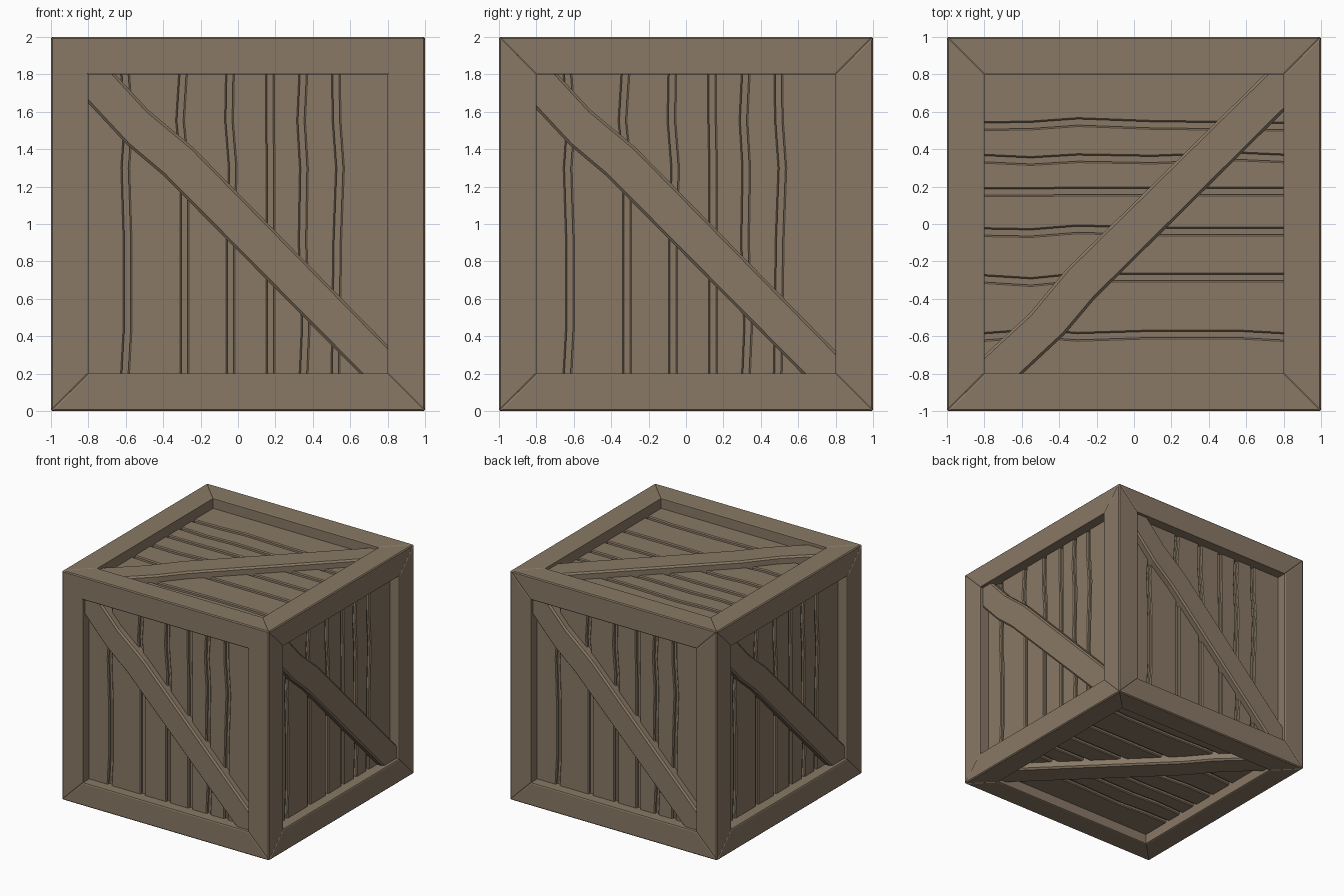
import bpy, bmesh
from mathutils import Vector

if "Cube" in bpy.data.objects:
    bpy.data.objects.remove(bpy.data.objects["Cube"])

wood = bpy.data.materials.new("brown wood")
wood.diffuse_color = (0.25, 0.19, 0.13, 1)
wood.use_nodes = True
wood.node_tree.nodes["Principled BSDF"].inputs["Base Color"].default_value = wood.diffuse_color

# face name: (u axis, v axis, outward normal, pattern shift along u, v)
FACES = {
    "front": ((1, 0, 0), (0, 0, 1), (0, -1, 0), 0, 0),
    "right": ((0, 1, 0), (0, 0, 1), (1, 0, 0), -.03, 0),
    "back": ((-1, 0, 0), (0, 0, 1), (0, 1, 0), 0, 0),
    "left": ((0, -1, 0), (0, 0, 1), (-1, 0, 0), -.03, 0),
    "top": ((0, 1, 0), (-1, 0, 0), (0, 0, 1), 0, -.05),
    "bottom": ((0, -1, 0), (-1, 0, 0), (0, 0, -1), 0, -.05),
}
INNER = .80      # half width of the frame opening
PANEL = .91      # plank surface distance from the centre
GAP = .016       # half width of the groove between planks
STATIONS = (-.82, -.55, -.1, .3, .55, .82)
GROOVES = [      # wavy plank joints, u at each station
    (-.605, -.59, -.59, -.603, -.585, -.605),
    (-.285, -.285, -.285, -.285, -.31, -.293),
    (-.04, -.04, -.04, -.028, -.048, -.043),
    (.175, .175, .175, .175, .17, .17),
    (.35, .362, .345, .352, .337, .35),
    (.52, .525, .53, .545, .527, .523),
]
BRACE = [(-.72, .87), (-.48, .61), (-.24, .41), (.87, -.72), (.87, -.87),
         (.72, -.87), (-.40, .26), (-.59, .42), (-.87, .72), (-.87, .87)]


def area(p):
    return sum(a[0] * b[1] - b[0] * a[1] for a, b in zip(p, p[1:] + p[:1])) / 2


def inset(p, d):
    """Offset a counter-clockwise outline inward by d."""
    out = []
    for i in range(len(p)):
        a, b, c = (Vector(p[j % len(p)]) for j in (i - 1, i, i + 1))
        e, f = (b - a).normalized(), (c - b).normalized()
        n, m = Vector((-e.y, e.x)), Vector((-f.y, f.x))
        out.append(tuple(b + (n + m) * d / (1 + n.dot(m))))
    return out


def add_loft(bm, face, layers):
    """Closed solid through stacked (outline, height) layers on a crate face."""
    u, v, n = (Vector(a) for a in FACES[face][:3])
    rings = [[bm.verts.new(u * x + v * y + n * h + Vector((0, 0, 1))) for x, y in p]
             for p, h in layers]
    bm.faces.new(rings[0][::-1])
    bm.faces.new(rings[-1])
    for r, s in zip(rings, rings[1:]):
        for i in range(len(r)):
            j = (i + 1) % len(r)
            bm.faces.new((r[i], r[j], s[j], s[i]))


def add_slab(bm, face, outline, low, high, width, drop):
    """Flat board with chamfered upper edges."""
    p = list(outline)
    if area(p) < 0:
        p.reverse()
    add_loft(bm, face, [(p, low), (p, high - drop), (inset(p, width), high)])


def finish(bm, name):
    bmesh.ops.recalc_face_normals(bm, faces=bm.faces)
    me = bpy.data.meshes.new(name)
    bm.to_mesh(me)
    bm.free()
    me.materials.append(wood)
    bpy.context.collection.objects.link(bpy.data.objects.new(name, me))


def trapezoid(h, turns):
    p = [(-h, -h), (h, -h), (INNER, -INNER), (-INNER, -INNER)]
    for _ in range(turns):
        p = [(-y, x) for x, y in p]
    return p


def arch(h):
    i = INNER
    return [(h, -h), (h, h), (-h, h), (-h, -h), (-i, -i), (-i, i), (i, i), (i, -i)]


# solid core that forms the groove floors
bm = bmesh.new()
bmesh.ops.create_cube(bm, size=1.77)
bmesh.ops.translate(bm, verts=bm.verts, vec=(0, 0, 1))
finish(bm, "inner_box")

B = .008
for face, (_, _, _, du, dv) in FACES.items():
    # mitred frame boards; the front has a one-piece arch over the lower board
    bm = bmesh.new()
    if face == "front":
        shapes = [lambda h: trapezoid(h, 0), arch]
    else:
        shapes = [lambda h, t=t: trapezoid(h, t) for t in range(4)]
    for shape in shapes:
        add_loft(bm, face, [(shape(.86), .86), (shape(1 - B / 2), 1 - B / 2),
                            (inset(shape(1), B), 1)])
    finish(bm, face + "_frame")

    # planks with wavy edges
    bm = bmesh.new()
    edge = [[(-.83 - du, 0)] * 6] + [[(g, 0) for g in row] for row in GROOVES] + [[(.83 - du, 0)] * 6]
    for k in range(7):
        lo = GAP if k else 0
        hi = GAP if k < 6 else 0
        right = [(edge[k + 1][i][0] + du - hi, s) for i, s in enumerate(STATIONS)]
        left = [(edge[k][i][0] + du + lo, s) for i, s in enumerate(STATIONS)]
        add_slab(bm, face, right + left[::-1], .87, PANEL, .008, .008)
    finish(bm, face + "_planks")

    # diagonal brace
    bm = bmesh.new()
    add_slab(bm, face, [(x + du, y + dv) for x, y in BRACE], .88, .97, .014, .014)
    finish(bm, face + "_brace")
